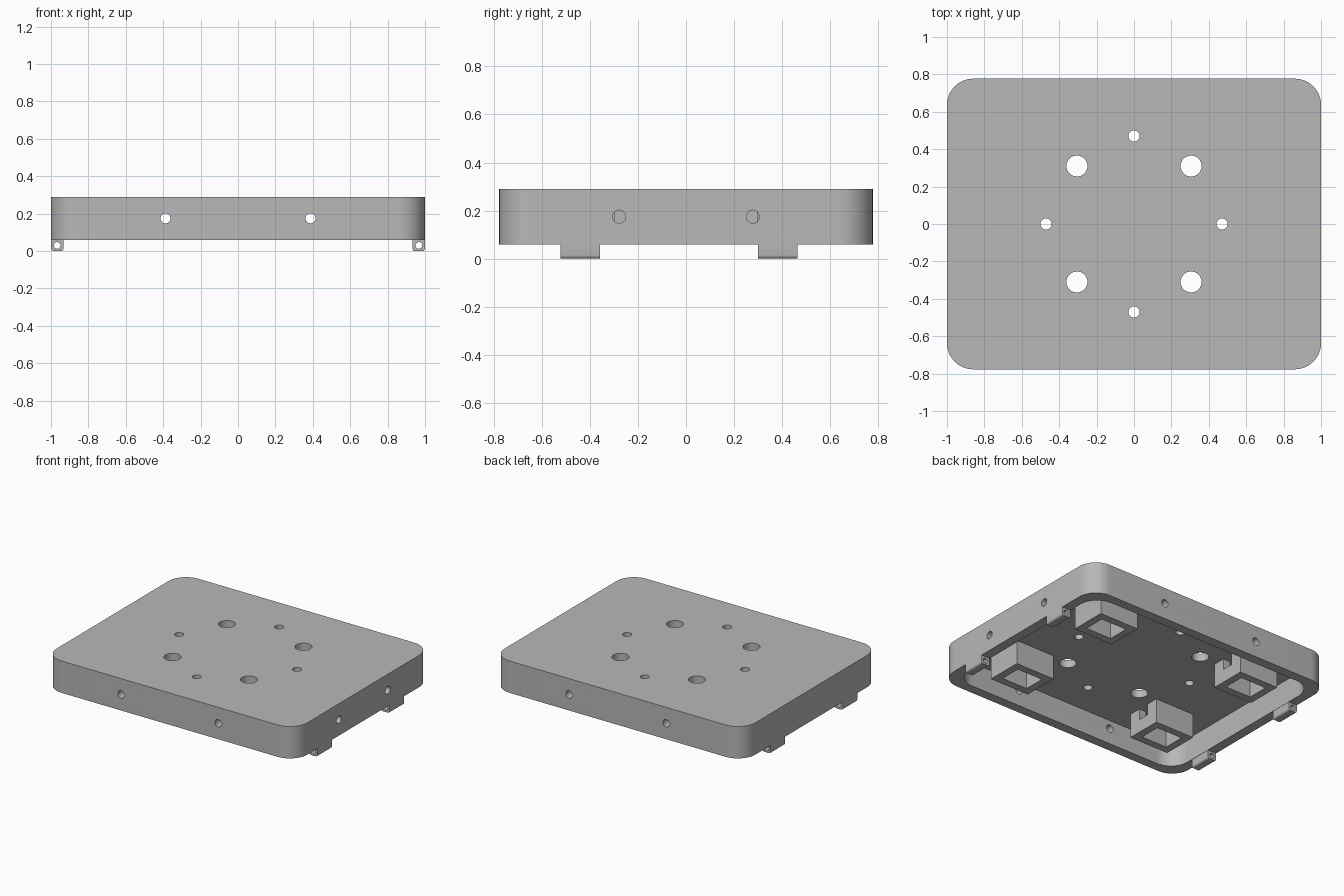
import bpy, bmesh, math
from mathutils import Matrix, Vector

cube = bpy.data.objects.get("Cube")
if cube:
    bpy.data.objects.remove(cube, do_unlink=True)

grey = bpy.data.materials.new("plain grey")
grey.use_nodes = True
GREY = (0.48, 0.48, 0.48, 1)
grey.diffuse_color = GREY
grey.node_tree.nodes["Principled BSDF"].inputs["Base Color"].default_value = GREY

HX, HY = 1.0, 0.777          # half size of the tray
TOP, RIM, CEIL = 0.29, 0.06, 0.234
WALL, CORNER = 0.07, 0.14


def finish(bm, name):
    bmesh.ops.recalc_face_normals(bm, faces=bm.faces)
    mesh = bpy.data.meshes.new(name)
    bm.to_mesh(mesh)
    bm.free()
    obj = bpy.data.objects.new(name, mesh)
    bpy.context.collection.objects.link(obj)
    mesh.materials.append(grey)
    return obj


def add_box(bm, lo, hi):
    lo, hi = Vector(lo), Vector(hi)
    place = Matrix.Translation((lo + hi) / 2) @ Matrix.Diagonal((hi - lo).to_4d())
    return bmesh.ops.create_cube(bm, size=1, matrix=place)["verts"]


def box(name, lo, hi, radius=0, keep=None, steps=12):
    """Box with the edges chosen by the rule keep(edge) rounded."""
    bm = bmesh.new()
    add_box(bm, lo, hi)
    if radius:
        edges = [e for e in bm.edges if keep(e)]
        bmesh.ops.bevel(bm, geom=edges, offset=radius, segments=steps,
                        profile=0.5, affect="EDGES")
    return finish(bm, name)


def rod(name, centre, axis, radius, length):
    bm = bmesh.new()
    turn = Vector((0, 0, 1)).rotation_difference(Vector(axis)).to_matrix().to_4x4()
    bmesh.ops.create_cone(bm, cap_ends=True, segments=32, radius1=radius,
                          radius2=radius, depth=length,
                          matrix=Matrix.Translation(centre) @ turn)
    return finish(bm, name)


def cut(obj, cutters):
    """Subtract the cutters, bake the result and remove them."""
    for c in cutters:
        c.hide_render = True
        m = obj.modifiers.new("cut", "BOOLEAN")
        m.operation, m.solver, m.object = "DIFFERENCE", "EXACT", c
    graph = bpy.context.evaluated_depsgraph_get()
    mesh = bpy.data.meshes.new_from_object(obj.evaluated_get(graph))
    obj.modifiers.clear()
    obj.data = mesh
    for c in cutters:
        bpy.data.objects.remove(c, do_unlink=True)


def smooth(obj):
    bpy.ops.object.select_all(action="DESELECT")
    obj.select_set(True)
    bpy.context.view_layer.objects.active = obj
    bpy.ops.object.shade_smooth_by_angle(angle=math.radians(30))


def upright(e):
    a, b = e.verts
    return abs(a.co.z - b.co.z) > 0.01


def lower_long(e):
    a, b = e.verts
    return abs(a.co.y - b.co.y) > 0.01 and a.co.z < 0.01


# Tray: rounded block, hollow from below
tray = box("tray", (-HX, -HY, RIM), (HX, HY, TOP), CORNER, upright)
cutters = [box("cavity_cutter", (WALL - HX, WALL - HY, -0.1),
               (HX - WALL, HY - WALL, CEIL), CORNER, upright)]
# Holes through the top plate
UP, SIDE, DEEP = (0, 0, 1), (1, 0, 0), (0, 1, 0)
for sx in (-1, 1):
    for sy in (-1, 1):
        cutters.append(rod("hole_cutter", (0.305 * sx, 0.31 * sy, TOP), UP, 0.056, 0.3))
    cutters.append(rod("hole_cutter", (0.47 * sx, 0, TOP), UP, 0.03, 0.3))
    cutters.append(rod("hole_cutter", (0, 0.47 * sx, TOP), UP, 0.03, 0.3))
    # Screw holes: through front and back walls, and the left wall only
    for sy in (-1, 1):
        cutters.append(rod("hole_cutter", (0.388 * sx, HY * sy, 0.175), DEEP, 0.027, 0.3))
    cutters.append(rod("hole_cutter", (HX, 0.278 * sx, 0.175), SIDE, 0.027, 0.3))
cut(tray, cutters)
smooth(tray)

# Hollow pockets under the plate, each with a slot facing the middle
PX, PY, W, D, T = 0.595, 0.427, 0.157, 0.132, 0.055
for sx, side in ((1, "left"), (-1, "right")):
    for sy, end in ((-1, "front"), (1, "back")):
        x, y = PX * sx, PY * sy
        pocket = box(f"pocket_{end}_{side}", (x - W, y - D, RIM), (x + W, y + D, CEIL))
        inner = x - W * sx
        cut(pocket, [
            box("pocket_cutter", (x - W + T, y - D + T, 0), (x + W - T, y + D - T, TOP)),
            box("slot_cutter", (inner - 0.08, y - 0.04, 0.155),
                (inner + 0.08, y + 0.04, TOP))])

# Hinge lugs under the side rims
for sx, side in ((1, "left"), (-1, "right")):
    for y0, y1, end in ((-0.523, -0.358, "front"), (0.3, 0.463, "back")):
        xs = sorted((0.932 * sx, HX * sx))
        lug = box(f"lug_{end}_{side}", (xs[0], y0, 0), (xs[1], y1, RIM),
                  0.015, lower_long, 5)
        cut(lug, [rod("pin_cutter", (0.967 * sx, (y0 + y1) / 2, 0.03), DEEP, 0.018, 0.4)])
        smooth(lug)
